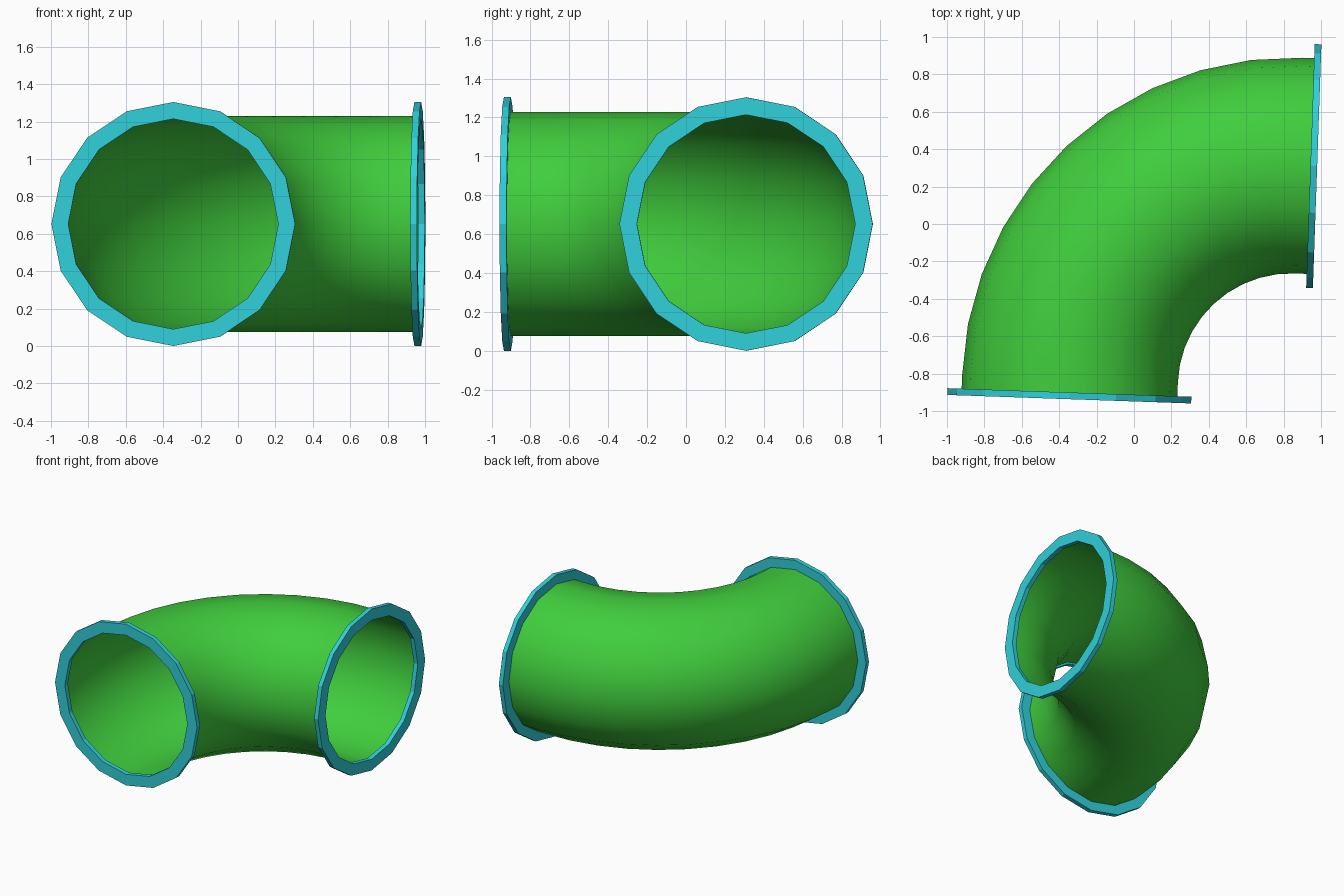
import bpy, bmesh, math
from mathutils import Vector

if "Cube" in bpy.data.objects:
    bpy.data.objects.remove(bpy.data.objects["Cube"])

SIDES = 16
TILT = math.radians(2)          # the whole elbow is turned slightly clockwise
CENTRE = Vector((0.84, -0.87, 0.652))
BEND, PIPE_R = 1.183, 0.577
FLANGE_IN, FLANGE_OUT, FLANGE_T = 0.562, 0.652, 0.036


def material(name, colour):
    m = bpy.data.materials.new(name)
    m.diffuse_color = (*colour, 1)
    m.use_nodes = True
    m.node_tree.nodes["Principled BSDF"].inputs["Base Color"].default_value = m.diffuse_color
    return m


def circle(bm, origin, out, radius):
    """Ring of vertices around a horizontal axis direction."""
    side = Vector((-out.y, out.x, 0))
    up = Vector((0, 0, 1))
    pts = []
    for i in range(SIDES):
        a = math.tau * i / SIDES
        pts.append(bm.verts.new(origin + radius * (math.cos(a) * side + math.sin(a) * up)))
    return pts


def bridge(bm, a, b):
    for i in range(SIDES):
        j = (i + 1) % SIDES
        bm.faces.new((a[i], a[j], b[j], b[i]))


def finish(bm, name, mat, recalc=True):
    if recalc:
        bmesh.ops.recalc_face_normals(bm, faces=bm.faces)
    mesh = bpy.data.meshes.new(name)
    bm.to_mesh(mesh)
    bm.free()
    mesh.materials.append(mat)
    ob = bpy.data.objects.new(name, mesh)
    bpy.context.collection.objects.link(ob)
    return ob


green = material("pipe_green", (0.051, 0.61, 0.046))
cyan = material("flange_cyan", (0.03, 0.63, 0.70))

# Centre line: quarter bend with a short straight stub at each end
path = []
STEPS = 10
for k in range(STEPS + 1):
    a = math.pi - TILT - k / STEPS * math.pi / 2
    path.append((CENTRE + BEND * Vector((math.cos(a), math.sin(a), 0)),
                 Vector((math.sin(a), -math.cos(a), 0))))
start, end = path[0], path[-1]
path.insert(0, (start[0] - start[1] * 0.09, start[1]))
path.append((end[0] + end[1] * 0.08, end[1]))

# Open elbow pipe
bm = bmesh.new()
rings = [circle(bm, p, t, PIPE_R) for p, t in path]
for a, b in zip(rings, rings[1:]):
    bridge(bm, a, b)
pipe = finish(bm, "elbow_pipe", green, recalc=False)
for f in pipe.data.polygons:
    f.use_smooth = True


# Flat flange ring at each mouth
def flange(name, centre, out):
    bm = bmesh.new()
    h = out * FLANGE_T / 2
    loops = [circle(bm, centre + s * h, out, r) for s, r in
             ((-1, FLANGE_IN), (-1, FLANGE_OUT), (1, FLANGE_OUT), (1, FLANGE_IN))]
    for i in range(4):
        bridge(bm, loops[i], loops[(i + 1) % 4])
    finish(bm, name, cyan)


flange("front_flange", path[0][0], -path[0][1])
flange("right_flange", path[-1][0], path[-1][1])
